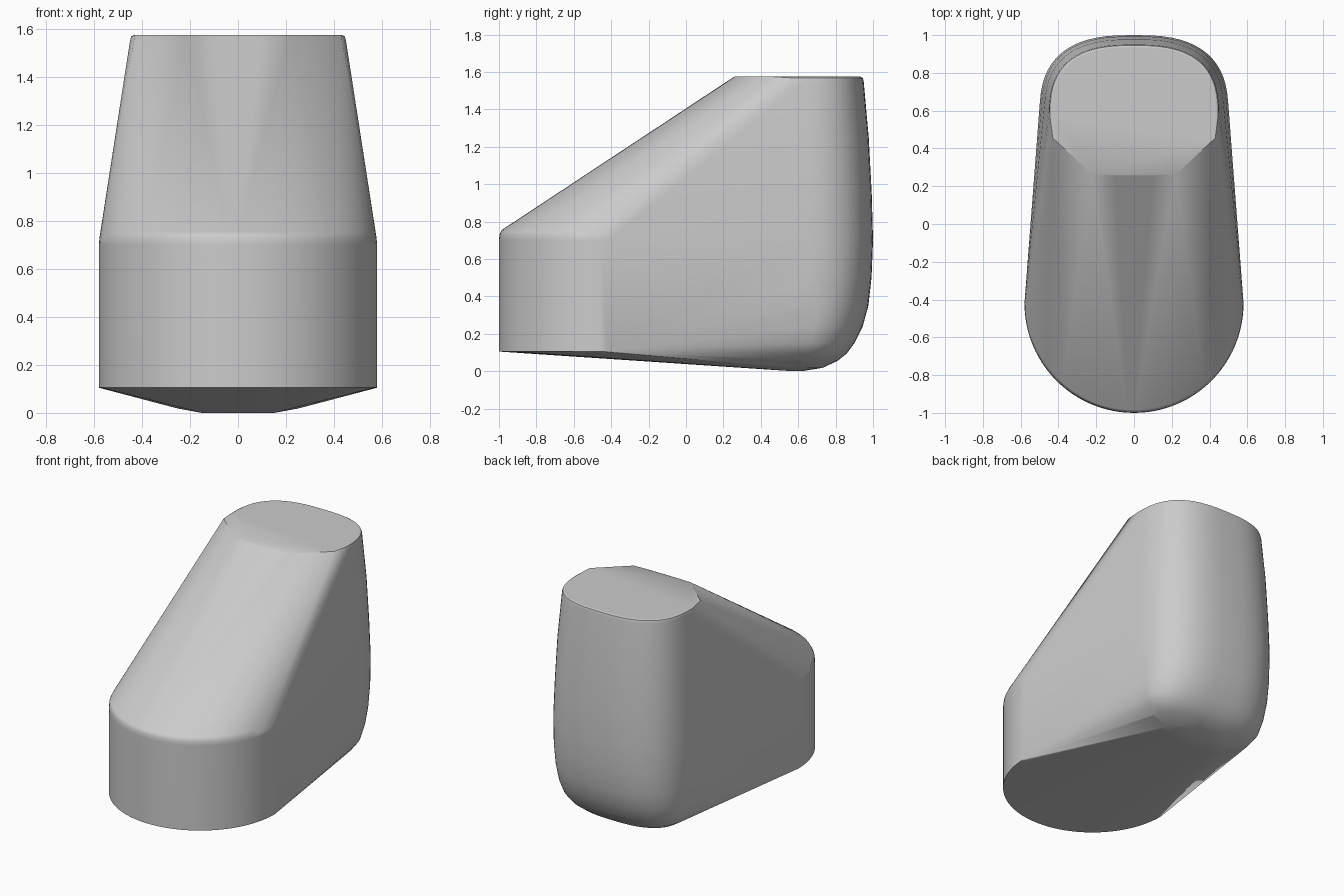
import bpy, bmesh, math

cube = bpy.data.objects.get("Cube")
if cube:
    bpy.data.objects.remove(cube, do_unlink=True)

grey = bpy.data.materials.new("plain grey")
grey.use_nodes = True
colour = (0.6, 0.6, 0.6, 1)
grey.diffuse_color = colour
grey.node_tree.nodes["Principled BSDF"].inputs["Base Color"].default_value = colour


def front_arc(radius, z, steps=48):
    """Rounded nose outline at one height."""
    for i in range(steps + 1):
        t = math.pi * i / steps
        yield (radius * math.cos(t), -0.42 - radius * math.sin(t), z)


def back_arc(half_width, back, z, steps=32, power=2.7):
    """Squarish rounded rear outline at one height."""
    start = 0.57
    for i in range(steps + 1):
        t = math.pi * i / steps
        c, s = math.cos(t), math.sin(t)
        x = math.copysign(abs(c) ** (2 / power), c) * half_width
        yield (x, start + (back - start) * abs(s) ** (2 / power), z)


points = []
# Upright nose with a softened upper rim
for radius, z in ((0.58, 0.105), (0.58, 0.70), (0.577, 0.73), (0.565, 0.755)):
    points += front_arc(radius, z)

# Rear wall, rolling under to the belly
for ring in ((0.15, 0.62, 0), (0.25, 0.73, 0.018), (0.36, 0.81, 0.055),
             (0.42, 0.86, 0.095), (0.46, 0.90, 0.15), (0.48, 0.945, 0.24),
             (0.492, 0.975, 0.35), (0.50, 0.992, 0.5), (0.50, 1.0, 0.7),
             (0.49, 0.993, 0.95), (0.475, 0.977, 1.25), (0.45, 0.95, 1.55),
             (0.445, 0.945, 1.568), (0.433, 0.933, 1.575)):
    points += back_arc(*ring)

# Chamfered front edge of the flat top
for side in (-1, 1):
    points += [(side * 0.22, 0.262, 1.575), (side * 0.43, 0.455, 1.575),
               (side * 0.1, 0.255, 1.573)]

# Skin the outlines into one convex body
bm = bmesh.new()
for p in points:
    bm.verts.new(p)
bmesh.ops.remove_doubles(bm, verts=bm.verts[:], dist=0.002)
hull = bmesh.ops.convex_hull(bm, input=bm.verts[:])
loose = [v for v in bm.verts if not v.link_faces]
bmesh.ops.delete(bm, geom=loose, context="VERTS")
bmesh.ops.dissolve_limit(bm, angle_limit=math.radians(0.5),
                         verts=bm.verts[:], edges=bm.edges[:])
bmesh.ops.recalc_face_normals(bm, faces=bm.faces[:])
mesh = bpy.data.meshes.new("wedge_body")
bm.to_mesh(mesh)
bm.free()
mesh.materials.append(grey)

body = bpy.data.objects.new("wedge_body", mesh)
bpy.context.collection.objects.link(body)
bpy.context.view_layer.objects.active = body
body.select_set(True)
bpy.ops.object.shade_smooth_by_angle(angle=math.radians(32))
normals = body.modifiers.new("even_shading", "WEIGHTED_NORMAL")
normals.keep_sharp = True
